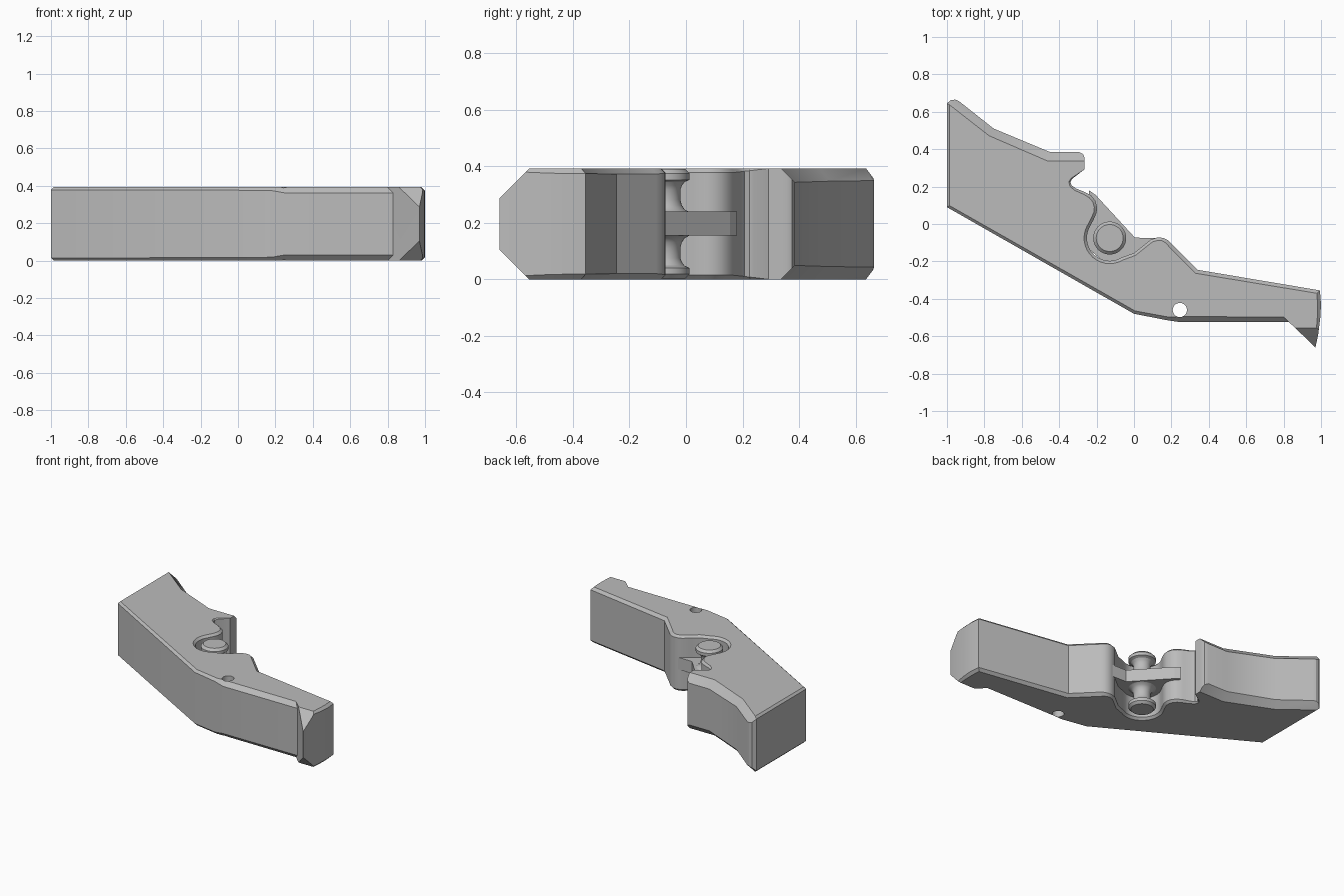
import bpy, bmesh, math
from mathutils import Vector, Matrix

H = 0.392
PIN = Vector((-0.13, -0.075))

cube = bpy.data.objects.get("Cube")
if cube:
    bpy.data.objects.remove(cube)

grey = bpy.data.materials.new("plain_grey")
grey.use_nodes = True
grey.diffuse_color = (0.5, 0.5, 0.5, 1)
grey.node_tree.nodes["Principled BSDF"].inputs["Base Color"].default_value = grey.diffuse_color


def finish(name, bm):
    bmesh.ops.remove_doubles(bm, verts=bm.verts, dist=0.0005)
    bmesh.ops.recalc_face_normals(bm, faces=bm.faces)
    mesh = bpy.data.meshes.new(name)
    bm.to_mesh(mesh)
    bm.free()
    mesh.materials.append(grey)
    obj = bpy.data.objects.new(name, mesh)
    bpy.context.collection.objects.link(obj)
    return obj


def smooth(obj):
    bpy.ops.object.select_all(action='DESELECT')
    obj.select_set(True)
    bpy.context.view_layer.objects.active = obj
    bpy.ops.object.shade_smooth_by_angle(angle=math.radians(28))


def loft(name, rings):
    """Skin equal-length closed rings and cap both ends."""
    bm = bmesh.new()
    loops = [[bm.verts.new(p) for p in ring] for ring in rings]
    n = len(loops[0])
    for a, b in zip(loops, loops[1:]):
        for i in range(n):
            j = (i + 1) % n
            bm.faces.new((a[i], a[j], b[j], b[i]))
    bm.faces.new(loops[0][::-1])
    bm.faces.new(loops[-1])
    return finish(name, bm)


def inset(points, i):
    """Inner chamfer point: given outright, or mitred from the neighbours."""
    p = points[i]
    if len(p) == 5:
        return Vector(p[3:])
    here = Vector(p[:2])
    d1 = (here - Vector(points[i - 1][:2])).normalized()
    d2 = (Vector(points[(i + 1) % len(points)][:2]) - here).normalized()
    n1, n2 = Vector((-d1.y, d1.x)), Vector((-d2.y, d2.x))
    return here + (n1 + n2) * (p[2] / max(0.5, 1 + n1.dot(n2)))


# Outline entries: x, y, chamfer size, then an optional inner point
front = [(-1, 0.09, 0.014), (0, -0.48, 0.016), (0.18, -0.515, 0.018),
         (0.25, -0.525, 0.03), (0.83, -0.525, 0.03, 0.8, -0.497)]
end = [(0.97, -0.66, 0), (0.985, -0.59, 0.012), (0.996, -0.5, 0.016),
       (1, -0.43, 0.018), (0.994, -0.355, 0.018)]
shoulder = [(0.34, -0.245, 0.02), (0.2, -0.105, 0.02), (0.18, -0.086, 0.018),
            (0.155, -0.074, 0.016), (0.125, -0.072, 0.015), (0.09, -0.083, 0.015),
            (0.05, -0.115, 0.015), (0, -0.155, 0.015)]
socket = []
for k in range(15):
    a = math.radians(-58 - 147 * k / 14)
    socket.append((PIN.x + 0.122 * math.cos(a), PIN.y + 0.122 * math.sin(a), 0.015))
throat = [(-0.215, 0.025, 0.015), (-0.2, 0.06, 0.015), (-0.197, 0.09, 0.015),
          (-0.207, 0.125, 0.015), (-0.23, 0.153, 0.015), (-0.265, 0.172, 0.014),
          (-0.31, 0.19, 0.012), (-0.334, 0.207, 0.01), (-0.34, 0.225, 0.008),
          (-0.33, 0.242, 0.006), (-0.265, 0.292, 0)]
ledge = 0.336
hook = [(x, y, y - ledge, x, ledge) for x, y in
        ((-0.265, ledge), (-0.265, 0.357), (-0.273, 0.375), (-0.295, 0.385))]
back = [(-0.45, 0.385, 0.049, -0.46, ledge), (-0.75, 0.51, 0.045, -0.775, 0.472),
        (-0.935, 0.656, 0.043, -0.986, 0.637), (-0.955, 0.665, 0.043, -0.986, 0.637),
        (-0.98, 0.663, 0.035, -0.986, 0.637), (-1, 0.645, 0.014, -0.986, 0.637)]
outline = front + end + shoulder + socket + throat + hook + back

inner = [inset(outline, i) for i in range(len(outline))]
body = loft("handle_body", [
    [(p.x, p.y, 0) for p in inner],
    [(p[0], p[1], p[2]) for p in outline],
    [(p[0], p[1], H - p[2]) for p in outline],
    [(p.x, p.y, H) for p in inner]])


def cut(obj, cutter):
    mod = obj.modifiers.new("cut", 'BOOLEAN')
    mod.object = cutter
    mod.operation = 'DIFFERENCE'
    mod.solver = 'EXACT'
    bpy.context.view_layer.objects.active = obj
    bpy.ops.object.modifier_apply(modifier=mod.name)
    bpy.data.objects.remove(cutter)


# Small through hole
bm = bmesh.new()
bmesh.ops.create_cone(bm, cap_ends=True, segments=32, radius1=0.038, radius2=0.038,
                      depth=1, matrix=Matrix.Translation((0.245, -0.46, H / 2)))
cut(body, finish("hole_cutter", bm))

# Sloped cuts above and below the pointed spur
for side in (-1, 1):
    tri = [(-0.555, side * H / 2), (-0.755, side * (H / 2 - 0.2)), (-0.755, side * H / 2 + side * 0.2),
           (-0.355, side * (H / 2 + 0.2))]
    cutter = loft("spur_cutter", [[(x, y, z + H / 2) for y, z in tri] for x in (0.6, 1.2)])
    cut(body, cutter)
smooth(body)

# Middle web joining the pin to the socket
web = [(-0.24, 0.18), (-0.205, 0.155), (0.005, -0.073), (0.14, -0.076),
       (0.08, -0.2), (-0.13, -0.23), (-0.28, -0.1), (-0.24, 0.06)]
web_obj = loft("middle_web", [[(x, y, z) for x, y in reversed(web[::-1])] for z in (0.155, 0.24)])

# Headed pin, mirrored about mid height
half = [(0.088, 0.04), (0.07, 0.048), (0.061, 0.06), (0.055, 0.075)]
lower = [(0.072, 0.002), (0.088, 0.018)] + half + [
    (0.055, 0.11), (0.06, 0.13), (0.07, 0.145), (0.088, 0.155)]
profile = lower + [(r, H - z) for r, z in reversed(lower)]
turn = [2 * math.pi * k / 40 for k in range(40)]
pin = loft("headed_pin", [[(PIN.x + r * math.cos(a), PIN.y + r * math.sin(a), z) for a in turn]
                          for r, z in profile])
smooth(pin)
